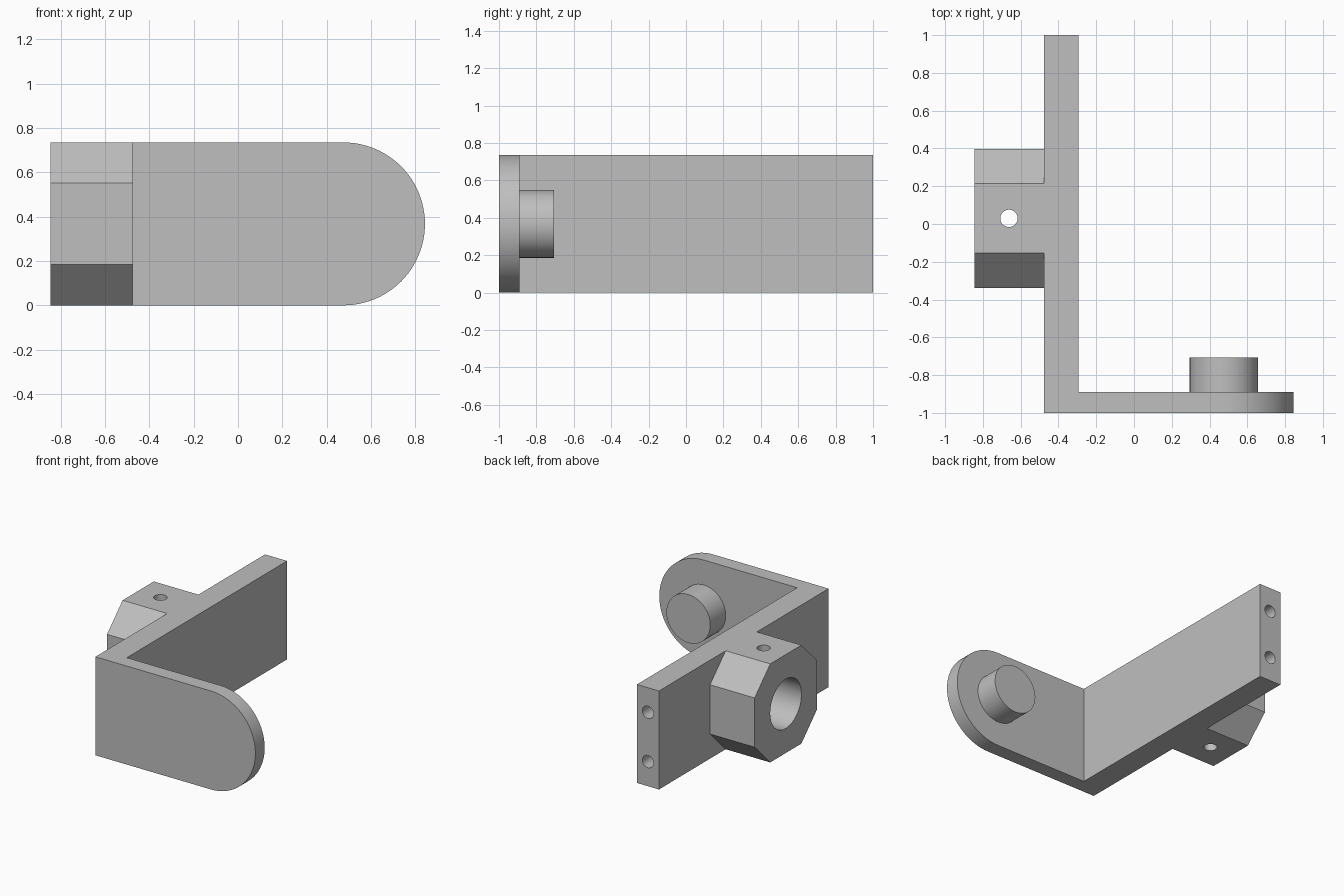
import bpy, bmesh
from math import sin, cos, pi, radians

cube = bpy.data.objects.get("Cube")
if cube:
    bpy.data.objects.remove(cube, do_unlink=True)

H = 0.735               # height of the bracket
MID = H / 2
BAR = (-0.477, -0.295)  # bar extent in x
PLATE_BACK = -0.89      # inner face of the end plate
BOSS_Y = 0.03           # boss centre in y
END_X = 0.476           # centre of the plate's rounded end

grey = bpy.data.materials.new("plain_grey")
grey.use_nodes = True
grey.diffuse_color = (0.52, 0.52, 0.52, 1)
grey.node_tree.nodes["Principled BSDF"].inputs["Base Color"].default_value = grey.diffuse_color


def prism(name, profile, axis, lo, hi):
    """Extrude a 2D profile along an axis; profile holds the other two coordinates in xyz order."""
    bm = bmesh.new()
    verts = []
    for a, b in profile:
        co = [a, b]
        co.insert(axis, lo)
        verts.append(bm.verts.new(co))
    face = bm.faces.new(verts)
    moved = bmesh.ops.extrude_face_region(bm, geom=[face])["geom"]
    shift = [0, 0, 0]
    shift[axis] = hi - lo
    bmesh.ops.translate(bm, vec=shift, verts=[v for v in moved if isinstance(v, bmesh.types.BMVert)])
    bmesh.ops.recalc_face_normals(bm, faces=bm.faces)
    mesh = bpy.data.meshes.new(name)
    bm.to_mesh(mesh)
    bm.free()
    mesh.materials.append(grey)
    obj = bpy.data.objects.new(name, mesh)
    bpy.context.collection.objects.link(obj)
    return obj


def arc(a, b, r, start=0, sweep=2 * pi, n=64):
    closed = sweep >= 2 * pi
    steps = n if closed else n + 1
    return [(a + r * cos(start + sweep * i / n), b + r * sin(start + sweep * i / n)) for i in range(steps)]


def rect(a0, a1, b0, b1):
    return [(a0, b0), (a1, b0), (a1, b1), (a0, b1)]


def combine(target, other, operation):
    mod = target.modifiers.new(other.name, 'BOOLEAN')
    mod.operation = operation
    mod.solver = 'EXACT'
    mod.object = other
    bpy.context.view_layer.objects.active = target
    bpy.ops.object.modifier_apply(modifier=mod.name)
    bpy.data.objects.remove(other, do_unlink=True)


# Long upright bar
bracket = prism("bracket", rect(*BAR, -1, 1), 2, 0, H)

# End plate with a rounded end
plate_outline = [(BAR[0], H), (BAR[0], 0)] + arc(END_X, MID, MID, -pi / 2, pi, 48)
combine(bracket, prism("end_plate", plate_outline, 1, -1, PLATE_BACK), 'UNION')

# Round pin on the inner side of the plate
combine(bracket, prism("pin", arc(END_X, MID, 0.181), 1, PLATE_BACK - 0.05, -0.707), 'UNION')

# Chamfered boss on the outer side of the bar
c = MID / 2
corners = [(c, MID), (MID, c), (MID, -c), (c, -MID), (-c, -MID), (-MID, -c), (-MID, c), (-c, MID)]
boss = [(BOSS_Y + a, MID + b) for a, b in corners]
combine(bracket, prism("boss", boss, 0, -0.845, BAR[0] + 0.09), 'UNION')

# Bore, vertical set-screw hole and two holes in the bar's free end
combine(bracket, prism("bore", arc(BOSS_Y, MID, 0.184), 0, -0.95, BAR[0]), 'DIFFERENCE')
combine(bracket, prism("screw_hole", arc(-0.662, BOSS_Y, 0.046, n=32), 2, -0.1, H + 0.1), 'DIFFERENCE')
for z in (H / 4, H * 3 / 4):
    hole = arc(sum(BAR) / 2, z, 0.046, n=32)
    combine(bracket, prism("end_hole", hole, 1, 0.63, 1.1), 'DIFFERENCE')

# Merge coplanar faces and smooth the round walls
bm = bmesh.new()
bm.from_mesh(bracket.data)
bmesh.ops.remove_doubles(bm, verts=bm.verts, dist=1e-5)
bmesh.ops.dissolve_limit(bm, angle_limit=radians(0.5), verts=bm.verts, edges=bm.edges)
bm.to_mesh(bracket.data)
bm.free()
bpy.ops.object.select_all(action='DESELECT')
bracket.select_set(True)
bpy.context.view_layer.objects.active = bracket
bpy.ops.object.shade_smooth_by_angle(angle=radians(30))
